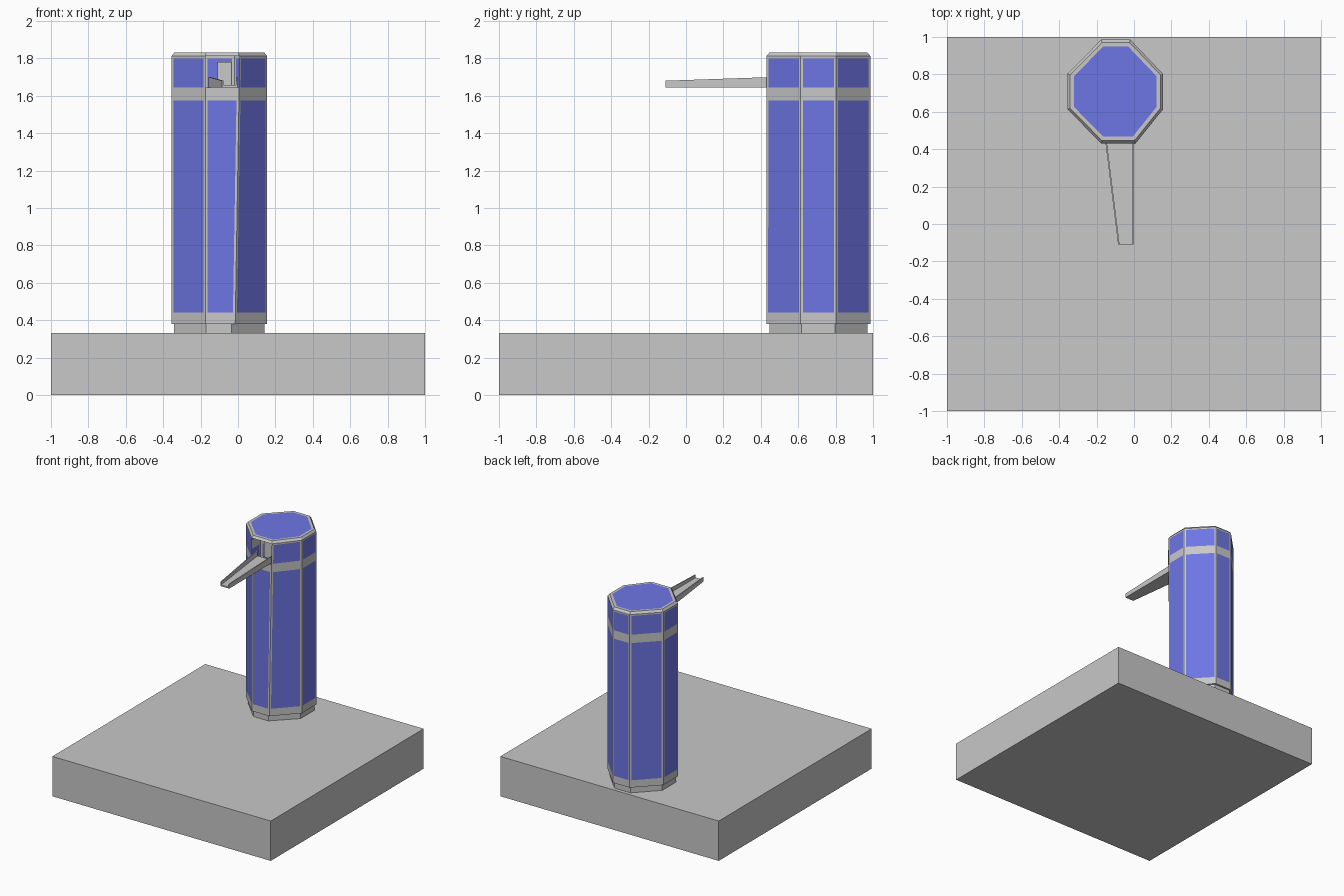
import bpy, bmesh

if "Cube" in bpy.data.objects:
    bpy.data.objects.remove(bpy.data.objects["Cube"])

def material(name, rgb):
    m = bpy.data.materials.new(name)
    m.diffuse_color = (*rgb, 1)
    m.use_nodes = True
    m.node_tree.nodes["Principled BSDF"].inputs["Base Color"].default_value = m.diffuse_color
    return m

GREY = material("stone grey", (0.58, 0.58, 0.58))
BLUE = material("panel blue", (0.155, 0.18, 0.78))

def make(name, bm, mats):
    bmesh.ops.recalc_face_normals(bm, faces=bm.faces[:])
    me = bpy.data.meshes.new(name)
    bm.to_mesh(me)
    bm.free()
    for m in mats:
        me.materials.append(m)
    ob = bpy.data.objects.new(name, me)
    bpy.context.collection.objects.link(ob)
    return ob

def prism(name, bottom, top):
    """Solid between two matching rings of 3D points."""
    bm = bmesh.new()
    a = [bm.verts.new(p) for p in bottom]
    b = [bm.verts.new(p) for p in top]
    n = len(a)
    bm.faces.new(a[::-1])
    bm.faces.new(b)
    for i in range(n):
        j = (i + 1) % n
        bm.faces.new((a[i], a[j], b[j], b[i]))
    return make(name, bm, [GREY])

def box(name, x0, x1, y0, y1, z0, z1):
    ring = [(x0, y0), (x1, y0), (x1, y1), (x0, y1)]
    return prism(name, [(*p, z0) for p in ring], [(*p, z1) for p in ring])

CX, CY = -0.10, 0.708

def octagon(scale, front_right):
    """Eight corners starting with the front facet; front_right is the skewed corner's x."""
    pts = [(-0.175, 0.43), (front_right, 0.43), (0.155, 0.613), (0.155, 0.803),
           (-0.02, 0.986), (-0.175, 0.986), (-0.355, 0.803), (-0.355, 0.613)]
    return [(CX + (x - CX) * scale, CY + (y - CY) * scale) for x, y in pts]

# slab base and plinth
box("base_slab", -1, 1, -1, 1, 0, 0.33)
foot = octagon(0.945, -0.03)
prism("column_plinth", [(*p, 0.325) for p in foot], [(*p, 0.385) for p in foot])

# column shell: every facet is a blue panel between two grey strips
STRIP = 0.013
levels = [(0.38, 1, -0.015), (0.44, 1, -0.014), (1.575, 1, 0.005), (1.645, 1, 0.006),
          (1.80, 1, 0.008), (1.812, 1, 0.008), (1.83, 0.945, 0.008), (1.83, 0.865, 0.008)]
bm = bmesh.new()
rings = []
for z, s, fr in levels:
    o = octagon(s, fr)
    ring = []
    for i in range(8):
        (ax, ay), (bx, by) = o[i], o[(i + 1) % 8]
        t = STRIP / ((bx - ax) ** 2 + (by - ay) ** 2) ** 0.5
        for u in (0, t, 1 - t):
            ring.append(bm.verts.new((ax + (bx - ax) * u, ay + (by - ay) * u, z)))
    rings.append(ring)
for k in range(len(rings) - 1):
    for i in range(24):
        if k in (3, 4) and i < 3:      # spout opening in the front facet
            continue
        j = (i + 1) % 24
        f = bm.faces.new((rings[k][i], rings[k][j], rings[k + 1][j], rings[k + 1][i]))
        f.material_index = 1 if k in (1, 3) and i % 3 == 1 else 0
bm.faces.new(rings[0][::-1])
bm.faces.new(rings[-1]).material_index = 1
make("column", bm, [GREY, BLUE])

# tapering open trough: floor and two thin side walls
Y0, Y1, Z = -0.11, 0.47, 1.645
def taper(name, tip, root, z0, tip_z, root_z):
    ring = [(tip[0], Y0), (tip[1], Y0), (root[1], Y1), (root[0], Y1)]
    tops = [tip_z, tip_z, root_z, root_z]
    prism(name, [(*p, z0) for p in ring], [(*p, h) for p, h in zip(ring, tops)])

taper("trough_floor", (-0.085, -0.004), (-0.157, -0.004), Z, Z + 0.012, Z + 0.012)
taper("trough_wall_left", (-0.085, -0.077), (-0.157, -0.149), Z, 1.68, 1.70)
taper("trough_wall_right", (-0.012, -0.004), (-0.012, -0.004), Z, 1.68, 1.70)

# water outlet inside the opening
box("outlet_block", -0.11, -0.035, 0.50, 0.62, 1.645, 1.78)
